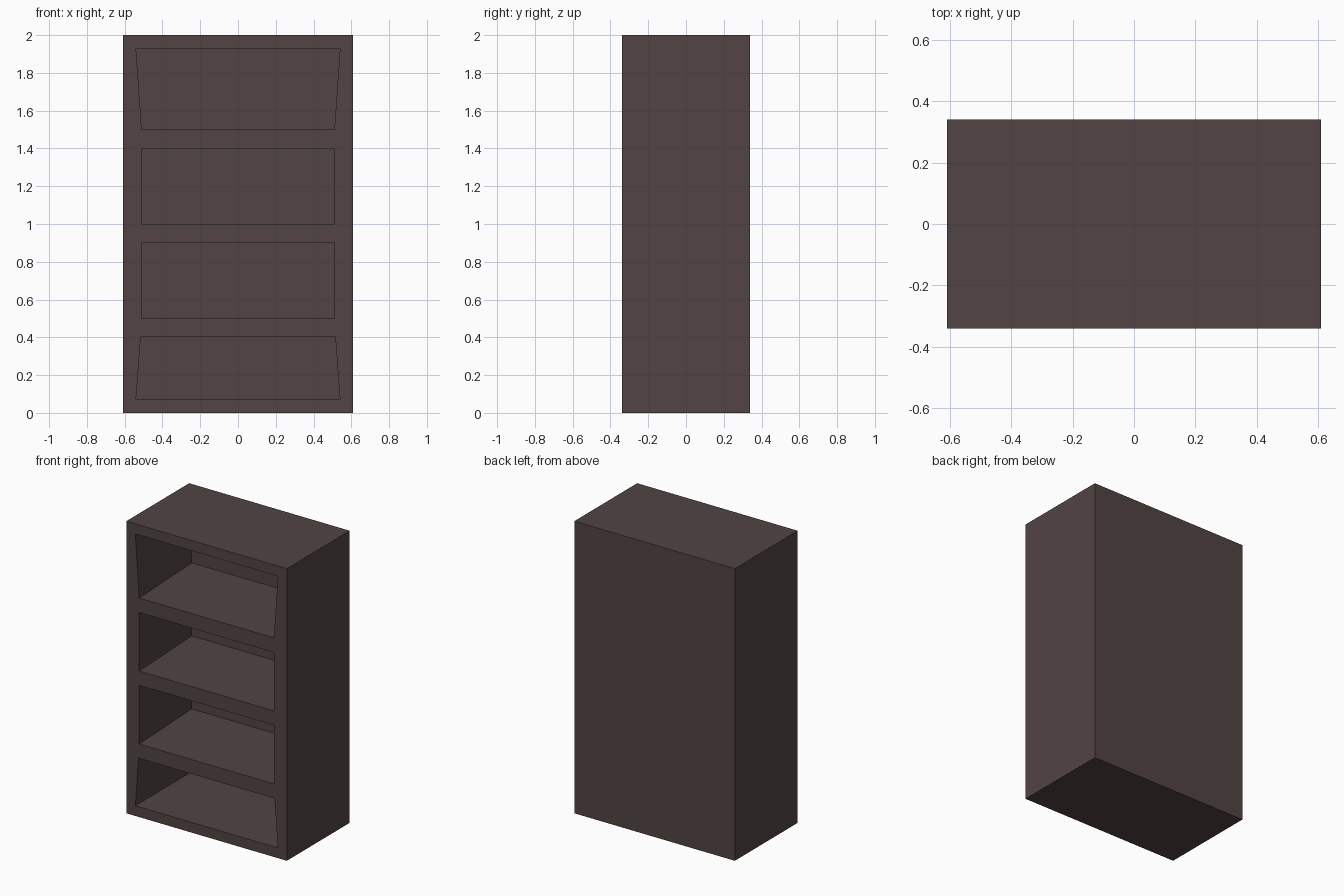
import bpy
import bmesh

if "Cube" in bpy.data.objects:
    bpy.data.objects.remove(bpy.data.objects["Cube"])

W, D, H = 0.608, 0.34, 2.0      # half width, half depth, height
BACK_X, BACK_Y = 0.54, 0.27     # inner half width and depth at the back panel

# front opening outline: height and half width, two levels per compartment
LEVELS = [(0.07, 0.54), (0.402, 0.515), (0.50, 0.51), (0.902, 0.51),
          (1.00, 0.51), (1.40, 0.51), (1.50, 0.51), (1.93, 0.54)]

bm = bmesh.new()

# outer carcass, with the front left open for the frame
bmesh.ops.create_cube(bm, size=1)
for v in bm.verts:
    v.co = (v.co.x * 2 * W, v.co.y * 2 * D, (v.co.z + 0.5) * H)
bm.normal_update()
front = [f for f in bm.faces if f.normal.y < -0.9]
bmesh.ops.delete(bm, geom=front, context='FACES_ONLY')


def corner(sx, z):
    return next(v for v in bm.verts
                if v.co.y < 0 and v.co.x * sx > 0 and abs(v.co.z - z) < 0.01)


bl, br, tl, tr = corner(-1, 0), corner(1, 0), corner(-1, H), corner(1, H)

# inner corners at the front and back of every level
fl = [bm.verts.new((-x, -D, z)) for z, x in LEVELS]
fr = [bm.verts.new((x, -D, z)) for z, x in LEVELS]
kl = [bm.verts.new((-BACK_X, BACK_Y, z)) for z, x in LEVELS]
kr = [bm.verts.new((BACK_X, BACK_Y, z)) for z, x in LEVELS]

# front frame: stiles, rails and shelf edges
bm.faces.new([bl] + fl + [tl])
bm.faces.new([br] + fr + [tr])
bm.faces.new([bl, br, fr[0], fl[0]])
bm.faces.new([tl, tr, fr[-1], fl[-1]])
for i in (1, 3, 5):
    bm.faces.new([fl[i], fr[i], fr[i + 1], fl[i + 1]])

# compartments: floor, ceiling, sides and back
for a in range(0, 8, 2):
    b = a + 1
    for i in (a, b):
        bm.faces.new([fl[i], fr[i], kr[i], kl[i]])
    bm.faces.new([fl[a], fl[b], kl[b], kl[a]])
    bm.faces.new([fr[a], fr[b], kr[b], kr[a]])
    bm.faces.new([kl[a], kr[a], kr[b], kl[b]])

bmesh.ops.recalc_face_normals(bm, faces=bm.faces[:])
mesh = bpy.data.meshes.new("bookcase")
bm.to_mesh(mesh)
bm.free()

wood = bpy.data.materials.new("dark brown wood")
wood.diffuse_color = (0.085, 0.058, 0.057, 1)
wood.use_nodes = True
wood.node_tree.nodes["Principled BSDF"].inputs["Base Color"].default_value = wood.diffuse_color
mesh.materials.append(wood)
bpy.context.collection.objects.link(bpy.data.objects.new("bookcase", mesh))
